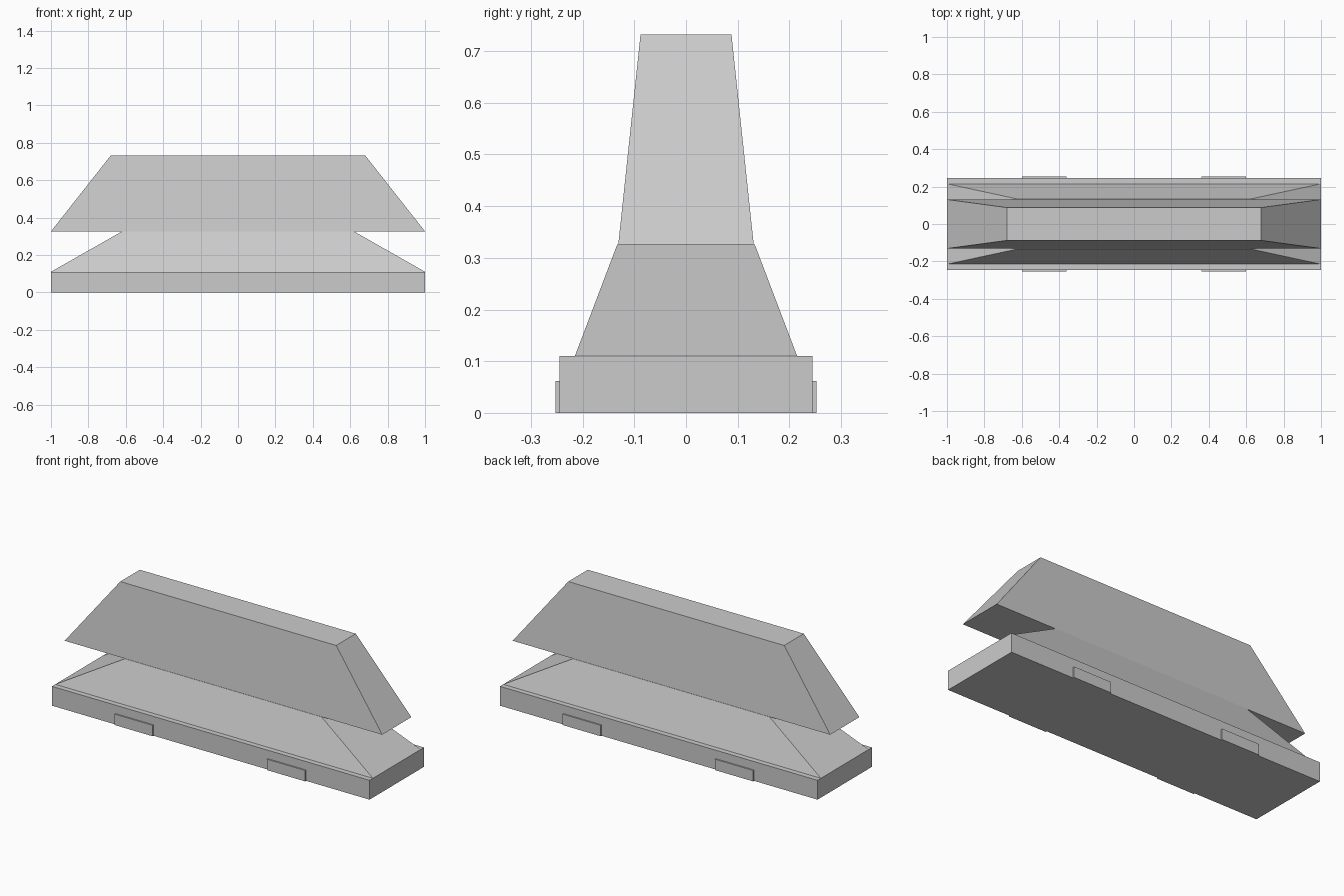
import bpy
import bmesh

if "Cube" in bpy.data.objects:
    bpy.data.objects.remove(bpy.data.objects["Cube"], do_unlink=True)

GREY = (0.6, 0.6, 0.6, 1.0)
grey = bpy.data.materials.new("light grey")
grey.use_nodes = True
grey.diffuse_color = GREY
grey.node_tree.nodes["Principled BSDF"].inputs["Base Color"].default_value = GREY


def frustum(name, z0, z1, low, high, centre=(0, 0)):
    """Box whose half sizes (x, y) run from low at z0 to high at z1."""
    bm = bmesh.new()
    bmesh.ops.create_cube(bm, size=2)
    for v in bm.verts:
        hx, hy = high if v.co.z > 0 else low
        v.co = (centre[0] + v.co.x * hx,
                centre[1] + v.co.y * hy,
                z1 if v.co.z > 0 else z0)
    mesh = bpy.data.meshes.new(name)
    bm.to_mesh(mesh)
    bm.free()
    mesh.materials.append(grey)
    obj = bpy.data.objects.new(name, mesh)
    bpy.context.collection.objects.link(obj)
    return obj


# Main body: slab, narrowing waist, flared upper block
frustum("base_slab", 0, 0.11, (1, 0.245), (1, 0.245))
frustum("tapered_waist", 0.11, 0.326, (1, 0.215), (0.62, 0.133))
frustum("upper_block", 0.326, 0.732, (1, 0.131), (0.68, 0.088))

# Shallow plates on the long sides of the slab
for side, sy in (("front", -1), ("back", 1)):
    for hand, sx in (("left", 1), ("right", -1)):
        frustum(f"{side}_{hand}_plate", 0, 0.062, (0.12, 0.0045),
                (0.12, 0.0045), (sx * 0.48, sy * 0.2485))
